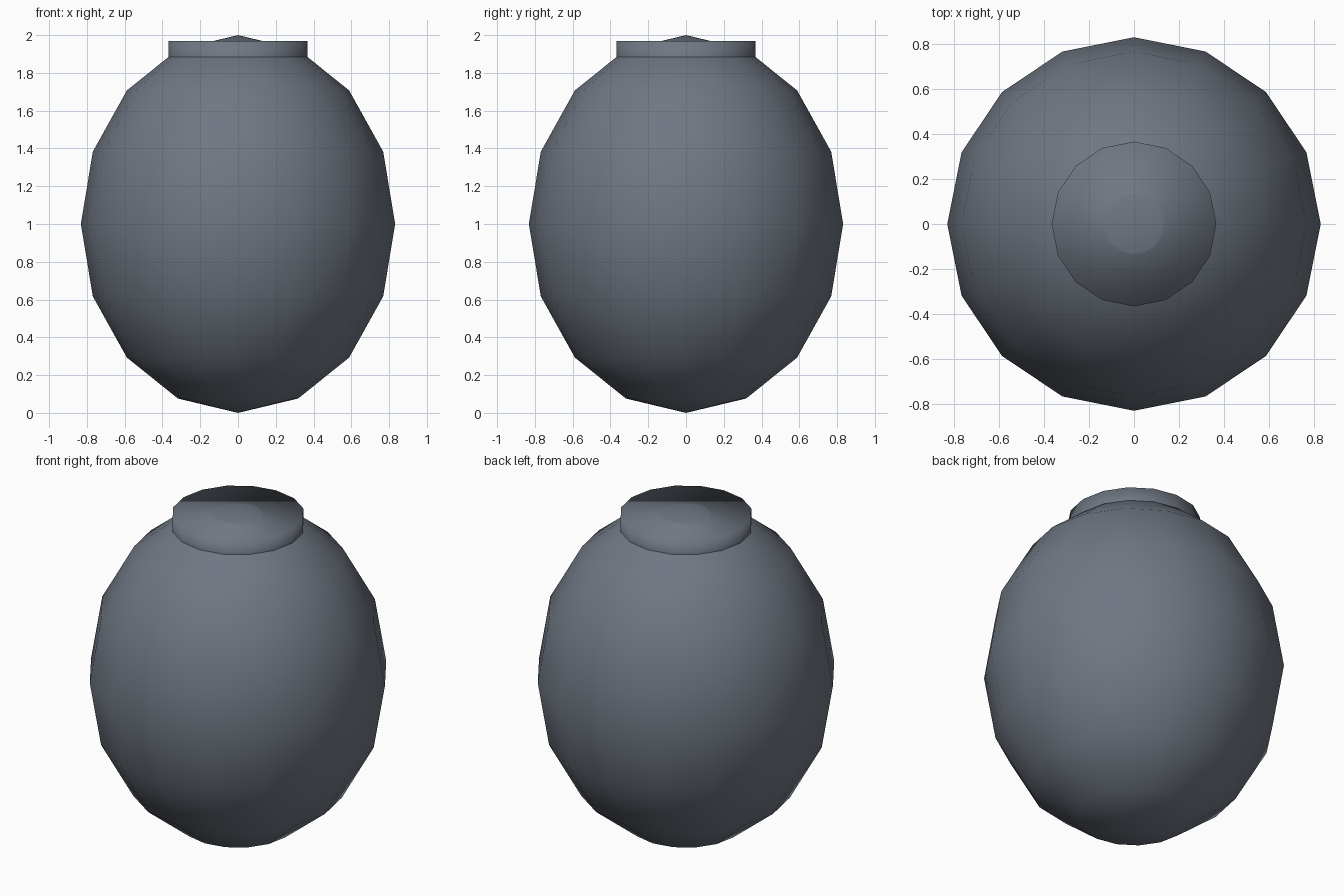
import bpy

if "Cube" in bpy.data.objects:
    bpy.data.objects.remove(bpy.data.objects["Cube"])

# Dark slate finish shared by both parts
slate = bpy.data.materials.new("dark_slate")
slate.diffuse_color = (0.16, 0.185, 0.225, 1)
slate.use_nodes = True
slate.node_tree.nodes["Principled BSDF"].inputs["Base Color"].default_value = slate.diffuse_color


def finish(obj, name):
    obj.name = name
    obj.data.name = name
    obj.data.materials.append(slate)
    bpy.ops.object.transform_apply(location=False, rotation=True, scale=True)
    bpy.ops.object.shade_smooth()
    return obj


# Egg-shaped body: low-poly sphere stretched upright
bpy.ops.mesh.primitive_uv_sphere_add(segments=16, ring_count=8, radius=1, location=(0, 0, 1))
body = bpy.context.object
body.scale = (0.832, 0.832, 1.0)
finish(body, "body")

# Short capped collar sunk into the top; the body tip pokes through its cap
top, bottom = 1.968, 1.78
bpy.ops.mesh.primitive_cylinder_add(vertices=16, radius=0.367, depth=top - bottom,
                                    location=(0, 0, (top + bottom) / 2))
finish(bpy.context.object, "collar")
